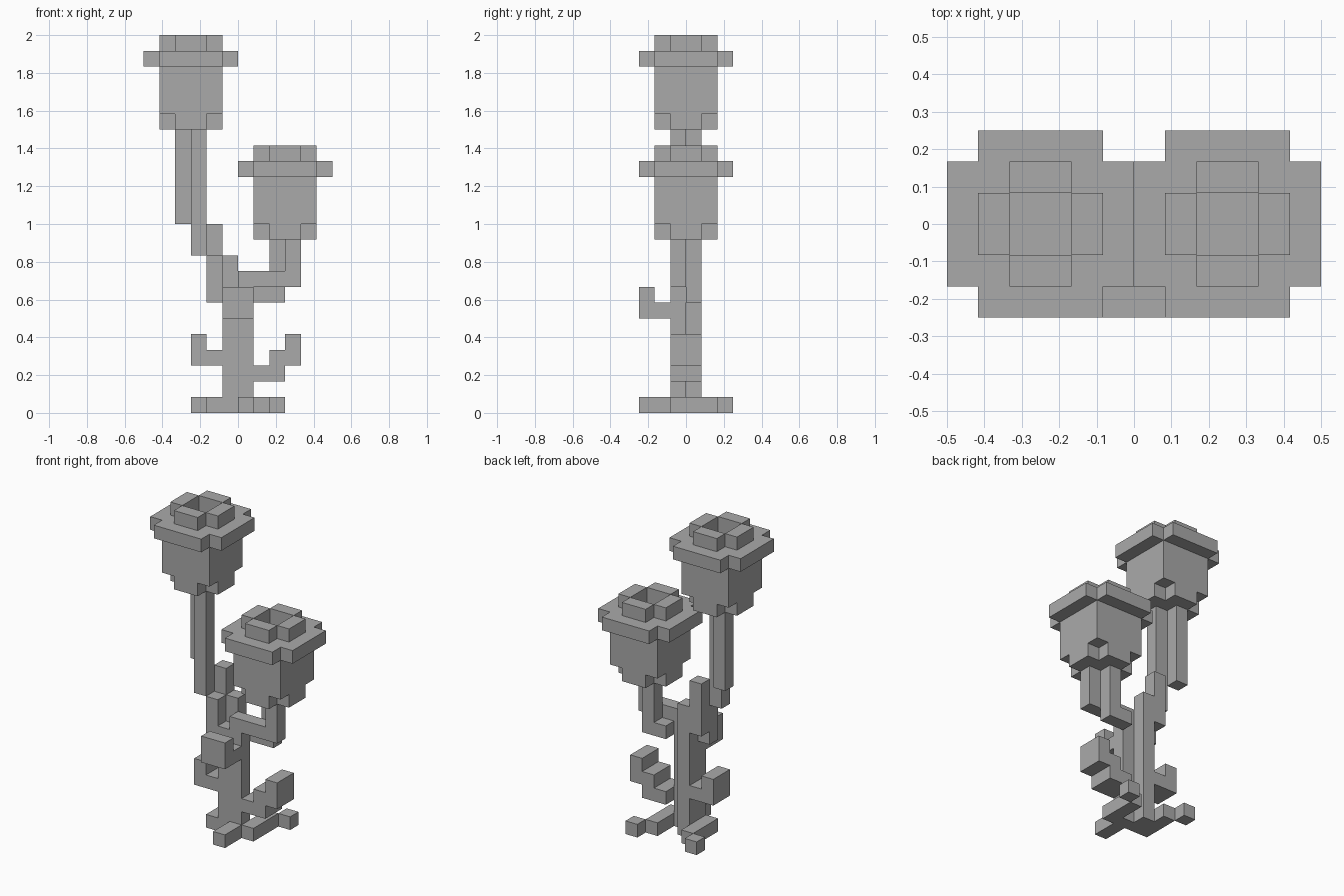
import bpy, bmesh
from mathutils import Vector

cube = bpy.data.objects.get("Cube")
if cube:
    bpy.data.objects.remove(cube, do_unlink=True)

U = 1 / 12  # size of one block

stone = bpy.data.materials.new("plain grey")
stone.use_nodes = True
GREY = (0.4, 0.4, 0.4, 1)
stone.diffuse_color = GREY
stone.node_tree.nodes["Principled BSDF"].inputs["Base Color"].default_value = GREY


def box(x0, x1, y0, y1, z0, z1):
    """Set of unit cells filling a box."""
    return {(x, y, z) for x in range(x0, x1) for y in range(y0, y1) for z in range(z0, z1)}


def build(name, *boxes):
    """Skin the outside of the cells with flat quads."""
    cells = set().union(*boxes)
    bm = bmesh.new()
    for c in cells:
        for axis in range(3):
            for side in (0, 1):
                near = list(c)
                near[axis] += 2 * side - 1
                if tuple(near) in cells:
                    continue
                a, b = (axis + 1) % 3, (axis + 2) % 3
                ring = []
                for i, j in ((0, 0), (1, 0), (1, 1), (0, 1)):
                    p = Vector(c)
                    p[axis] += side
                    p[a] += i
                    p[b] += j
                    ring.append(bm.verts.new(p * U))
                bm.faces.new(ring if side else ring[::-1])
    bmesh.ops.remove_doubles(bm, verts=bm.verts, dist=U / 100)
    mesh = bpy.data.meshes.new(name)
    bm.to_mesh(mesh)
    bm.free()
    mesh.materials.append(stone)
    bpy.context.collection.objects.link(bpy.data.objects.new(name, mesh))


def cross(cx, r, z0, z1):
    """Square slab with its four corner cells cut off."""
    return (box(cx - r, cx + r, 1 - r, r - 1, z0, z1)
            | box(cx + 1 - r, cx + r - 1, -r, r, z0, z1))


def blossom(name, cx, z):
    """Cup with a clipped base, wide brim and a hollow crown."""
    body = (cross(cx, 2, z, z + 1) | box(cx - 2, cx + 2, -2, 2, z + 1, z + 4)
            | cross(cx, 3, z + 4, z + 5) | cross(cx, 2, z + 5, z + 6))
    build(name, body - box(cx - 1, cx + 1, -1, 1, z + 4, z + 6))


blossom("tall_blossom", -3, 18)
blossom("short_blossom", 3, 11)

# Stems and trunk
build("tall_stem",
      box(-4, -3, 0, 1, 12, 18), box(-3, -2, -1, 0, 10, 18),
      box(-2, -1, 0, 1, 8, 12), box(-2, -1, -1, 0, 7, 10))
build("short_stem",
      box(3, 4, -1, 0, 8, 11), box(2, 3, 0, 1, 7, 11),
      box(0, 4, -1, 0, 8, 9), box(1, 3, 0, 1, 7, 8))
build("trunk", box(-1, 1, -1, 0, 0, 8), box(-1, 0, 0, 1, 0, 10))

# Leaves
build("left_leaf", box(1, 3, -1, 1, 2, 3), box(2, 4, -1, 1, 3, 4), box(3, 4, -1, 1, 4, 5))
build("right_leaf", box(-3, -1, -1, 1, 3, 4), box(-3, -2, -1, 1, 4, 5))
build("front_leaf", box(-1, 1, -3, -1, 6, 7), box(-1, 1, -3, -2, 7, 8))

# Roots
build("front_root", box(0, 1, -3, -1, 0, 1))
build("left_root", box(1, 2, -1, 2, 0, 1), box(2, 3, 2, 3, 0, 1))
build("right_root", box(-2, -1, -1, 2, 0, 1), box(-3, -2, 2, 3, 0, 1))
